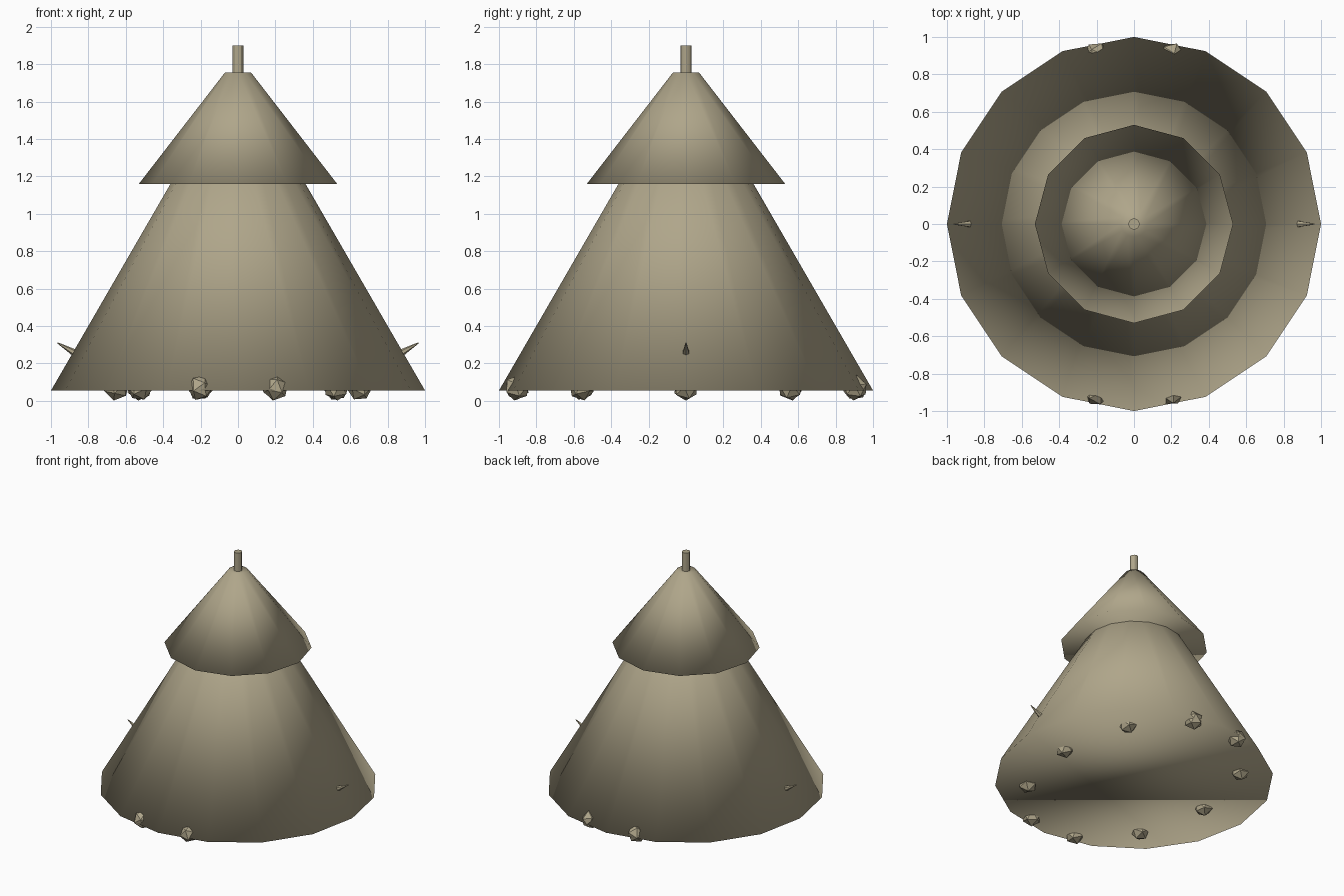
import bpy, math, random
from mathutils import Vector

if "Cube" in bpy.data.objects:
    bpy.data.objects.remove(bpy.data.objects["Cube"])

random.seed(4)

mat = bpy.data.materials.new("tan canvas")
mat.diffuse_color = (0.43, 0.38, 0.255, 1)
mat.use_nodes = True
mat.node_tree.nodes["Principled BSDF"].inputs["Base Color"].default_value = mat.diffuse_color


def finish(name, smooth):
    ob = bpy.context.object
    ob.name = name
    ob.data.materials.append(mat)
    for p in ob.data.polygons:
        p.use_smooth = smooth
    return ob


def frustum(name, sides, r1, r2, z1, z2, smooth=True):
    bpy.ops.mesh.primitive_cone_add(vertices=sides, radius1=r1, radius2=r2,
                                    depth=z2 - z1, location=(0, 0, (z1 + z2) / 2))
    return finish(name, smooth)


# Tent walls and overhanging roof cap (fully smooth, closed ends)
frustum("tent_skirt", 16, 1.0, 0.17, 0.055, 1.49)
frustum("roof_cap", 12, 0.53, 0.07, 1.16, 1.755)

# Pole poking out of the top
frustum("top_pole", 12, 0.03, 0.03, 1.60, 1.90)
bpy.ops.object.shade_smooth_by_angle()

# Slanted pegs on the left and right walls
for side, label in ((-1, "left"), (1, "right")):
    d = Vector((side * 0.86, 0, 0.5)).normalized()
    tip = Vector((side * 0.965, 0, 0.31))
    length = 0.15
    bpy.ops.mesh.primitive_cone_add(vertices=6, radius1=0.026, radius2=0.003, depth=length,
                                    location=tip - d * length / 2,
                                    rotation=d.to_track_quat('Z', 'Y').to_euler())
    finish("peg_" + label, False)

# Oval ring of faceted stones under the hem
for i in range(10):
    a = math.radians(36 * i)
    bpy.ops.mesh.primitive_ico_sphere_add(
        subdivisions=1, radius=0.07,
        location=(0.65 * math.cos(a), 0.95 * math.sin(a), 0.07),
        rotation=[random.uniform(0, math.tau) for _ in range(3)])
    finish("stone_%d" % i, False)
